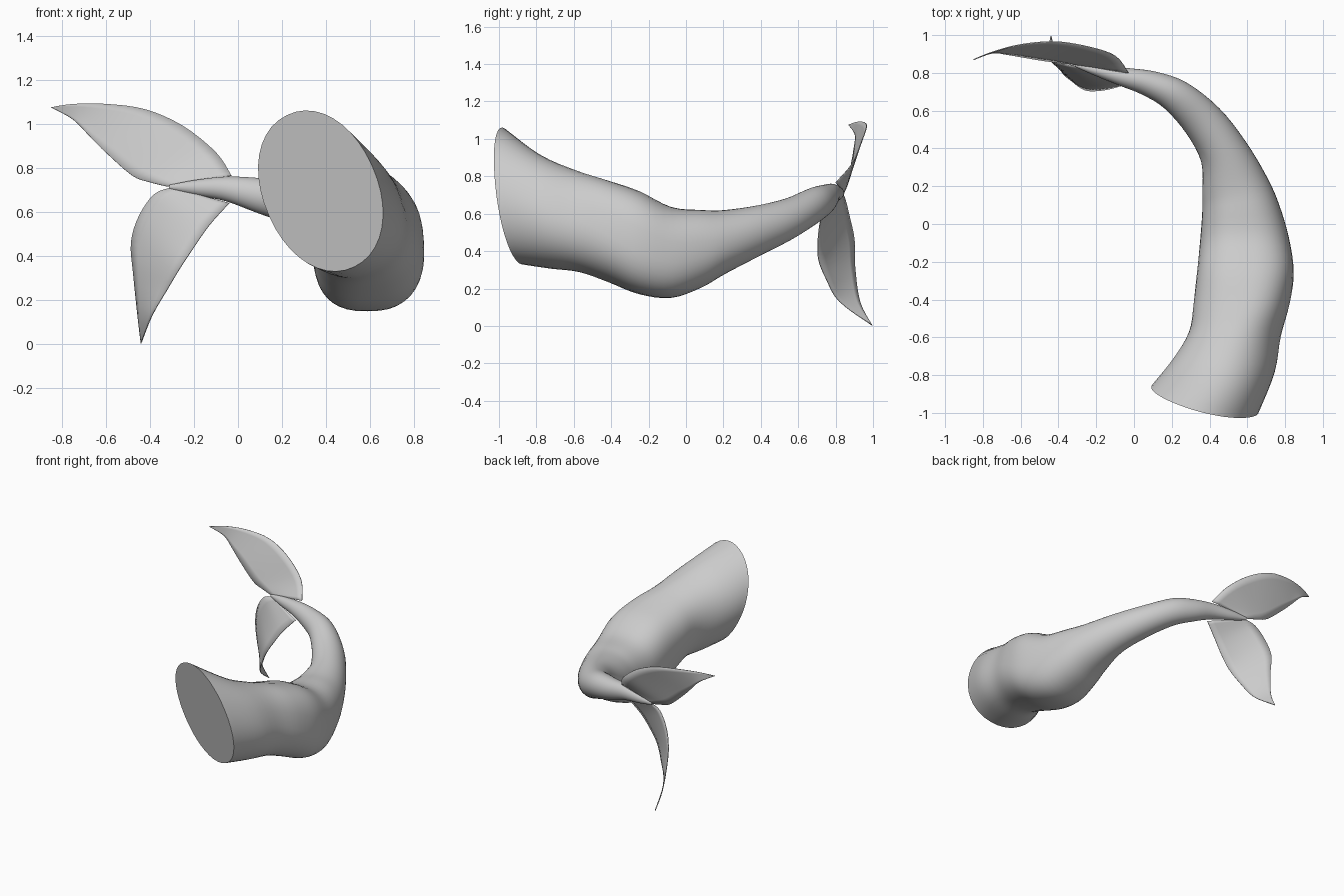
import bpy, bmesh, math
from mathutils import Vector

cube = bpy.data.objects.get("Cube")
if cube:
    bpy.data.objects.remove(cube, do_unlink=True)

grey = bpy.data.materials.new("plain grey")
grey.use_nodes = True
COLOUR = (0.6, 0.6, 0.6, 1)
grey.diffuse_color = COLOUR
grey.node_tree.nodes["Principled BSDF"].inputs["Base Color"].default_value = COLOUR


def smooth_path(points, steps):
    """Catmull-Rom resampling of tuples of any length."""
    out = []
    last = len(points) - 1
    for i in range(last):
        p0, p1 = points[max(i - 1, 0)], points[i]
        p2, p3 = points[i + 1], points[min(i + 2, last)]
        for s in range(steps):
            t = s / steps
            out.append(tuple(
                0.5 * (2 * b + (c - a) * t + (2 * a - 5 * b + 4 * c - d) * t ** 2
                       + (3 * b - a - 3 * c + d) * t ** 3)
                for a, b, c, d in zip(p0, p1, p2, p3)))
    out.append(tuple(points[-1]))
    return out


def finish(bm, name, angle):
    bmesh.ops.remove_doubles(bm, verts=bm.verts, dist=1e-5)
    bmesh.ops.recalc_face_normals(bm, faces=bm.faces)
    mesh = bpy.data.meshes.new(name)
    bm.to_mesh(mesh)
    bm.free()
    obj = bpy.data.objects.new(name, mesh)
    bpy.context.collection.objects.link(obj)
    mesh.materials.append(grey)
    bpy.ops.object.select_all(action='DESELECT')
    obj.select_set(True)
    bpy.context.view_layer.objects.active = obj
    bpy.ops.object.shade_smooth_by_angle(angle=math.radians(angle))
    return obj


def bridge(bm, rows, closed):
    n = len(rows[0])
    for r0, r1 in zip(rows, rows[1:]):
        for i in range(n if closed else n - 1):
            j = (i + 1) % n
            bm.faces.new((r0[i], r0[j], r1[j], r1[i]))


# Body sections: centre x, y, z, half width, half height,
# yaw, roll (degrees), forward lean, roundness exponent
SECTIONS = [
    (.375, -.93, .695, .27, .38, -17, 25, -.20, 2.1),
    (.475, -.75, .610, .26, .305, -8, 22, -.10, 2.2),
    (.535, -.58, .560, .235, .27, -3, 16, -.03, 2.3),
    (.570, -.42, .507, .25, .268, 0, 9, 0, 2.5),
    (.590, -.25, .445, .255, .275, 0, 3, 0, 2.6),
    (.585, -.08, .393, .235, .243, 2, 0, 0, 2.5),
    (.565, .08, .412, .205, .208, 6, 0, 0, 2.3),
    (.535, .20, .447, .178, .172, 13, 0, 0, 2.1),
    (.475, .38, .507, .130, .137, 24, 0, 0, 2),
    (.365, .545, .570, .110, .113, 38, 0, 0, 2),
    (.220, .680, .642, .090, .097, 50, 0, 0, 2),
    (.080, .745, .677, .070, .078, 62, 0, 0, 2),
    (-.060, .780, .705, .050, .055, 68, 0, 0, 2),
    (-.200, .815, .710, .030, .034, 70, 0, 0, 2),
    (-.310, .840, .713, .008, .010, 70, 0, 0, 2),
]
SIDES = 40


def ring(bm, section):
    cx, cy, cz, a, b, yaw, roll, lean, power = section
    yaw, roll = math.radians(yaw), math.radians(roll)
    u = Vector((math.cos(yaw), math.sin(yaw), 0))
    v = Vector((0, lean, 1))
    verts = []
    for i in range(SIDES):
        t = 2 * math.pi * i / SIDES
        c, s = math.cos(t), math.sin(t)
        p = math.copysign(abs(c) ** (2 / power), c) * a
        q = math.copysign(abs(s) ** (2 / power), s) * b
        across = p * math.cos(roll) - q * math.sin(roll)
        up = p * math.sin(roll) + q * math.cos(roll)
        verts.append(bm.verts.new(Vector((cx, cy, cz)) + u * across + v * up))
    return verts


# Curved body with a flat cut front
bm = bmesh.new()
rings = [ring(bm, s) for s in smooth_path(SECTIONS, 4)]
bridge(bm, rings, True)
bm.faces.new(rings[0])
bm.faces.new(rings[-1])
finish(bm, "tail_body", 50)


# Tail fins: thin sheets spanned between two edge curves
def fin(name, edge_a, edge_b):
    bm = bmesh.new()
    rows = []
    for a, b in zip(smooth_path(edge_a, 4), smooth_path(edge_b, 4)):
        a, b = Vector(a), Vector(b)
        rows.append([bm.verts.new(a.lerp(b, k / 6)) for k in range(7)])
    bridge(bm, rows, False)
    bmesh.ops.dissolve_degenerate(bm, dist=1e-5, edges=bm.edges)
    obj = finish(bm, name, 60)
    solid = obj.modifiers.new("thickness", 'SOLIDIFY')
    solid.thickness = 0.005
    solid.offset = 0


UPPER_TIP = (-.85, .87, 1.075)
fin("upper_fin",
    [(-.03, .80, .765), (-.10, .89, .87), (-.25, .94, .99), (-.42, .965, 1.065),
     (-.60, .95, 1.09), (-.75, .91, 1.09), UPPER_TIP],
    [(-.32, .845, .715), (-.40, .855, .735), (-.48, .865, .765), (-.60, .885, .87),
     (-.67, .897, .94), (-.75, .905, 1.02), UPPER_TIP])

LOWER_TIP = (-.44, .995, .003)
fin("lower_fin",
    [(-.04, .74, .64), (-.13, .715, .54), (-.20, .705, .44), (-.26, .71, .35),
     (-.32, .75, .25), (-.39, .82, .13), LOWER_TIP],
    [(-.30, .835, .71), (-.38, .85, .68), (-.45, .875, .58), (-.485, .90, .46),
     (-.475, .903, .32), (-.455, .93, .13), LOWER_TIP])
